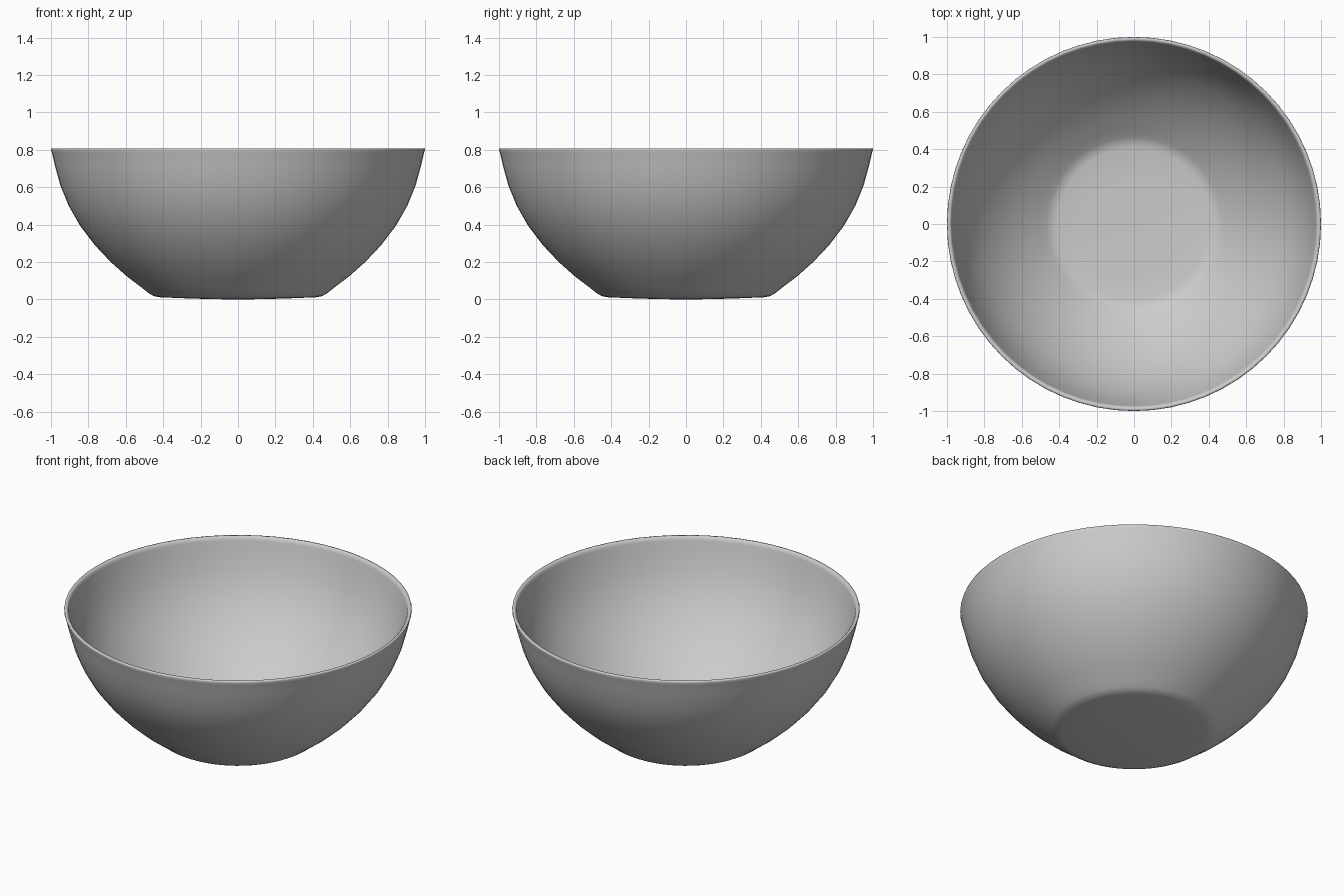
import bpy, bmesh, math

# Half profile (radius, height) from underside centre, up the outside,
# over the thin rim and down the inside to the floor centre
outer = [(0, 0), (0.15, 0.002), (0.30, 0.007), (0.42, 0.012), (0.45, 0.018),
         (0.475, 0.032), (0.51, 0.06), (0.59, 0.12), (0.68, 0.20), (0.765, 0.29),
         (0.845, 0.395), (0.905, 0.50), (0.95, 0.61), (0.98, 0.72), (0.995, 0.785)]
rim = [(1.0, 0.80), (0.998, 0.808), (0.985, 0.808), (0.977, 0.80)]
inner = [(0.973, 0.785), (0.958, 0.72), (0.928, 0.615), (0.884, 0.508), (0.826, 0.408),
         (0.748, 0.305), (0.665, 0.216), (0.575, 0.137), (0.50, 0.08), (0.465, 0.054),
         (0.44, 0.040), (0.41, 0.034), (0.28, 0.029), (0, 0.022)]

# Bowl: lathe the profile around z
bm = bmesh.new()
verts = [bm.verts.new((r, 0, z)) for r, z in outer + rim + inner]
edges = [bm.edges.new(pair) for pair in zip(verts, verts[1:])]
bmesh.ops.spin(bm, geom=verts + edges, cent=(0, 0, 0), axis=(0, 0, 1),
               angle=math.tau, steps=64, use_duplicate=False)
bmesh.ops.remove_doubles(bm, verts=bm.verts, dist=0.0005)
bmesh.ops.recalc_face_normals(bm, faces=bm.faces)
for f in bm.faces:
    f.smooth = True
mesh = bpy.data.meshes.new("bowl")
bm.to_mesh(mesh)
bm.free()
bowl = bpy.data.objects.new("bowl", mesh)
bpy.context.collection.objects.link(bowl)
